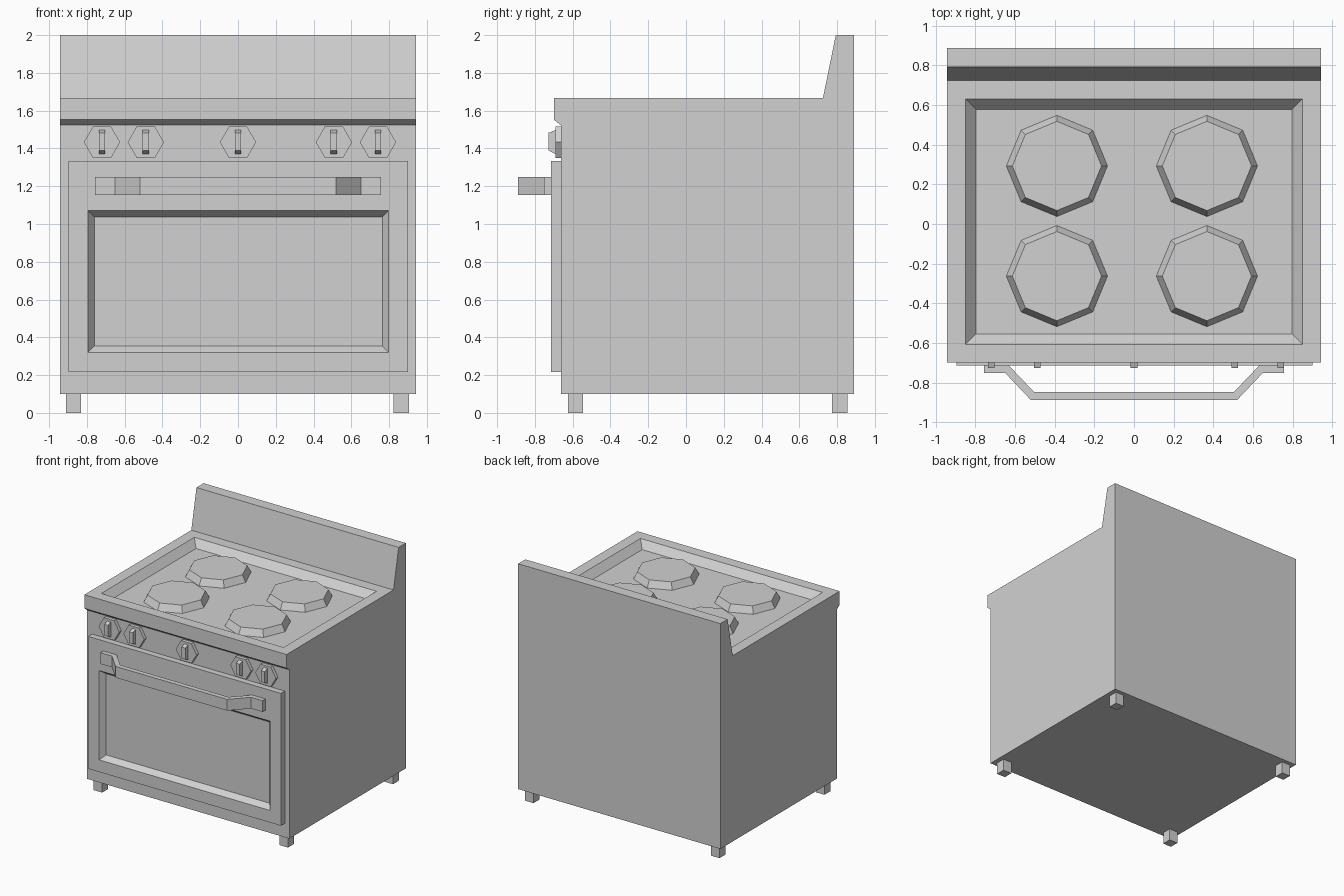
import bpy
import bmesh
from math import pi
from mathutils import Matrix, Vector

cube = bpy.data.objects.get("Cube")
if cube:
    bpy.data.objects.remove(cube, do_unlink=True)

grey = bpy.data.materials.new("light grey")
grey.use_nodes = True
colour = (0.64, 0.64, 0.64, 1)
grey.diffuse_color = colour
grey.node_tree.nodes["Principled BSDF"].inputs["Base Color"].default_value = colour


def finish(bm, name):
    bmesh.ops.recalc_face_normals(bm, faces=bm.faces)
    mesh = bpy.data.meshes.new(name)
    bm.to_mesh(mesh)
    bm.free()
    mesh.materials.append(grey)
    obj = bpy.data.objects.new(name, mesh)
    bpy.context.collection.objects.link(obj)
    return obj


def prism(points, offset):
    """Extrude a closed 3D outline along an offset."""
    bm = bmesh.new()
    face = bm.faces.new([bm.verts.new(p) for p in points])
    ext = bmesh.ops.extrude_face_region(bm, geom=[face], use_keep_orig=True)
    verts = [g for g in ext["geom"] if isinstance(g, bmesh.types.BMVert)]
    bmesh.ops.translate(bm, verts=verts, vec=Vector(offset))
    bmesh.ops.recalc_face_normals(bm, faces=bm.faces)
    return bm


def box(low, high):
    (x0, y0, z0), (x1, y1, z1) = low, high
    return prism([(x0, y0, z0), (x1, y0, z0), (x1, y1, z0), (x0, y1, z0)],
                 (0, 0, z1 - z0))


def inset(bm, face, width, depth=0):
    bmesh.ops.inset_individual(bm, faces=[face], thickness=width, depth=depth,
                               use_even_offset=True)


# Body with front lip and splashback, from its side profile
side = [(-0.662, 0.1), (0.889, 0.1), (0.889, 2), (0.793, 2), (0.725, 1.667),
        (-0.7, 1.667), (-0.7, 1.552), (-0.662, 1.523)]
body = prism([(-0.943, y, z) for y, z in side], (1.886, 0, 0))

# Sunken hob tray
top = next(f for f in body.faces
           if f.normal.z > 0.9 and f.calc_center_median().z < 1.9)
inset(body, top, 0.093)
inset(body, top, 0.053, -0.06)
finish(body, "body")

# Burners
for row, y in (("front", -0.263), ("back", 0.293)):
    for label, x in (("right", -0.389), ("left", 0.368)):
        bm = bmesh.new()
        bmesh.ops.create_cone(bm, cap_ends=True, segments=8, radius1=0.257,
                              radius2=0.225, depth=0.06,
                              matrix=Matrix.Translation((x, y, 1.634)))
        finish(bm, f"{row}_{label}_burner")

# Oven door with a sunken panel
door = box((-0.897, -0.714, 0.217), (0.9, -0.662, 1.333))
front = next(f for f in door.faces if f.normal.y < -0.9)
inset(door, front, 0.102)
for v in front.verts:
    if v.co.z > 1:
        v.co.z = 1.072
inset(door, front, 0.034, -0.045)
finish(door, "oven_door")

# Door handle, a bent bar mirrored about the middle
half = [(0.52, -0.889), (0.65, -0.752), (0.756, -0.752),
        (0.756, -0.712), (0.634, -0.712), (0.504, -0.848)]
outline = half + [(-x, y) for x, y in reversed(half)]
finish(prism([(x, y, 1.153) for x, y in outline], (0, 0, 0.095)), "door_handle")

# Control knobs: hexagonal base and a tapered grip
for i, x in enumerate((-0.72, -0.488, 0, 0.508, 0.741), 1):
    bm = bmesh.new()
    bmesh.ops.create_cone(bm, cap_ends=True, segments=6, radius1=0.096,
                          radius2=0.096, depth=0.03,
                          matrix=Matrix.Translation((x, -0.676, 1.433))
                          @ Matrix.Rotation(pi / 2, 4, "X")
                          @ Matrix.Rotation(pi / 6, 4, "Z"))
    # Turn the hexagon so that two corners point sideways
    if max(v.co.x for v in bm.verts) < x + 0.09:
        bmesh.ops.rotate(bm, verts=bm.verts, cent=(x, -0.676, 1.433),
                         matrix=Matrix.Rotation(pi / 6, 3, "Y"))
    finish(bm, f"knob_base_{i}")
    grip = [(-0.688, 1.37), (-0.727, 1.388), (-0.727, 1.483), (-0.688, 1.498)]
    finish(prism([(x - 0.017, y, z) for y, z in grip], (0.034, 0, 0)),
           f"knob_grip_{i}")

# Feet
for row, y in (("front", -0.585), ("back", 0.814)):
    for label, x in (("right", -0.87), ("left", 0.864)):
        finish(box((x - 0.04, y - 0.04, 0), (x + 0.04, y + 0.04, 0.1)),
               f"{row}_{label}_foot")
